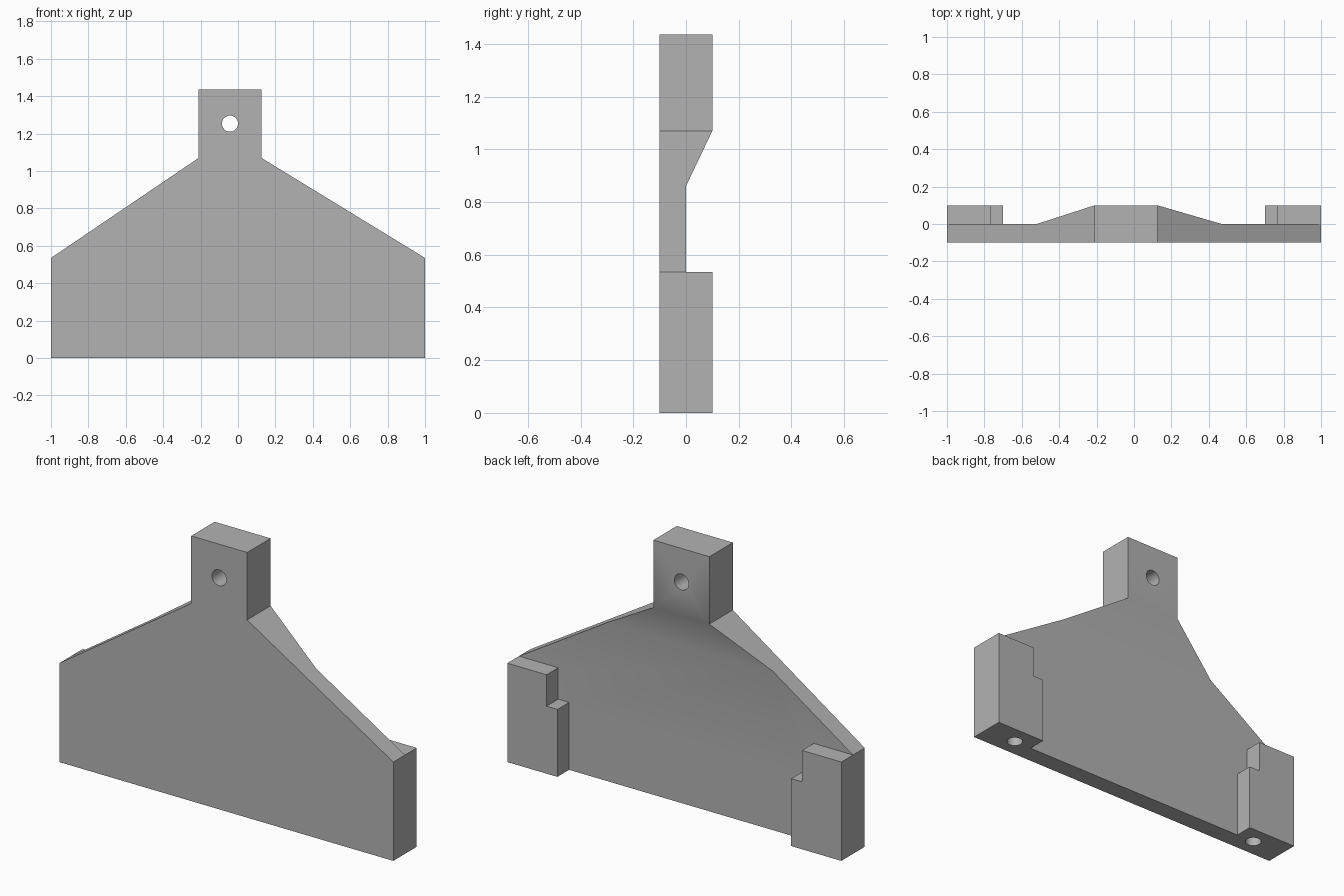
import bpy, bmesh, math
from mathutils import Matrix, Vector

default = bpy.data.objects.get("Cube")
if default:
    bpy.data.objects.remove(default, do_unlink=True)

GREY = (0.45, 0.45, 0.45, 1.0)
mat = bpy.data.materials.new("plain grey")
mat.use_nodes = True
mat.diffuse_color = GREY
mat.node_tree.nodes["Principled BSDF"].inputs["Base Color"].default_value = GREY


def add_object(name, bm):
    bmesh.ops.recalc_face_normals(bm, faces=bm.faces)
    mesh = bpy.data.meshes.new(name)
    bm.to_mesh(mesh)
    bm.free()
    mesh.materials.append(mat)
    obj = bpy.data.objects.new(name, mesh)
    bpy.context.collection.objects.link(obj)
    return obj


def prism(name, points, depth):
    """Extrude a closed outline of 3D points along a depth vector."""
    bm = bmesh.new()
    face = bm.faces.new([bm.verts.new(p) for p in points])
    extruded = bmesh.ops.extrude_face_region(bm, geom=[face])["geom"]
    verts = [v for v in extruded if isinstance(v, bmesh.types.BMVert)]
    bmesh.ops.translate(bm, verts=verts, vec=Vector(depth))
    return add_object(name, bm)


def cylinder(name, location, radius, length, tilt=0.0):
    bm = bmesh.new()
    place = Matrix.Translation(location) @ Matrix.Rotation(tilt, 4, 'X')
    bmesh.ops.create_cone(bm, cap_ends=True, segments=48, radius1=radius,
                          radius2=radius, depth=length, matrix=place)
    return add_object(name, bm)


def boolean(target, tool, operation):
    mod = target.modifiers.new(tool.name, 'BOOLEAN')
    mod.operation, mod.solver, mod.object = operation, 'EXACT', tool
    bpy.context.view_layer.objects.active = target
    bpy.ops.object.modifier_apply(modifier=mod.name)
    bpy.data.objects.remove(tool, do_unlink=True)


# Plate with sloping shoulders and a top tab
SHOULDER, NECK, TOP = 0.535, 1.07, 1.435
TAB_L, TAB_R = -0.21, 0.125
outline = [(-1, 0), (1, 0), (1, SHOULDER), (TAB_R, NECK), (TAB_R, TOP),
           (TAB_L, TOP), (TAB_L, NECK), (-1, SHOULDER)]
bracket = prism("bracket_plate", [(x, -0.1, z) for x, z in outline], (0, 0.2, 0))

# Thin the back below the tab, with a ramp up to full thickness
relief = [(0, -0.1), (0.3, -0.1), (0.3, NECK), (0.1, NECK), (0, 0.86)]
boolean(bracket, prism("back_relief", [(-1.2, y, z) for y, z in relief], (2.4, 0, 0)),
        'DIFFERENCE')

# Stepped lugs at both ends, each with a blind hole from below
lug = [(1, 0), (1, SHOULDER), (0.765, SHOULDER), (0.765, 0.365), (0.70, 0.365), (0.70, 0)]
for side, label in ((1, "left"), (-1, "right")):
    points = [(side * x, -0.05, z) for x, z in lug]
    boolean(bracket, prism(label + "_lug", points, (0, 0.15, 0)), 'UNION')
    boolean(bracket, cylinder(label + "_hole", (side * 0.808, 0, 0.2), 0.041, 0.6),
            'DIFFERENCE')

# Through hole in the tab
boolean(bracket, cylinder("tab_hole", (-0.043, 0, 1.253), 0.043, 0.5, math.pi / 2),
        'DIFFERENCE')

bpy.ops.object.select_all(action='DESELECT')
bracket.select_set(True)
bpy.context.view_layer.objects.active = bracket
bpy.ops.object.shade_smooth_by_angle(angle=math.radians(30))
